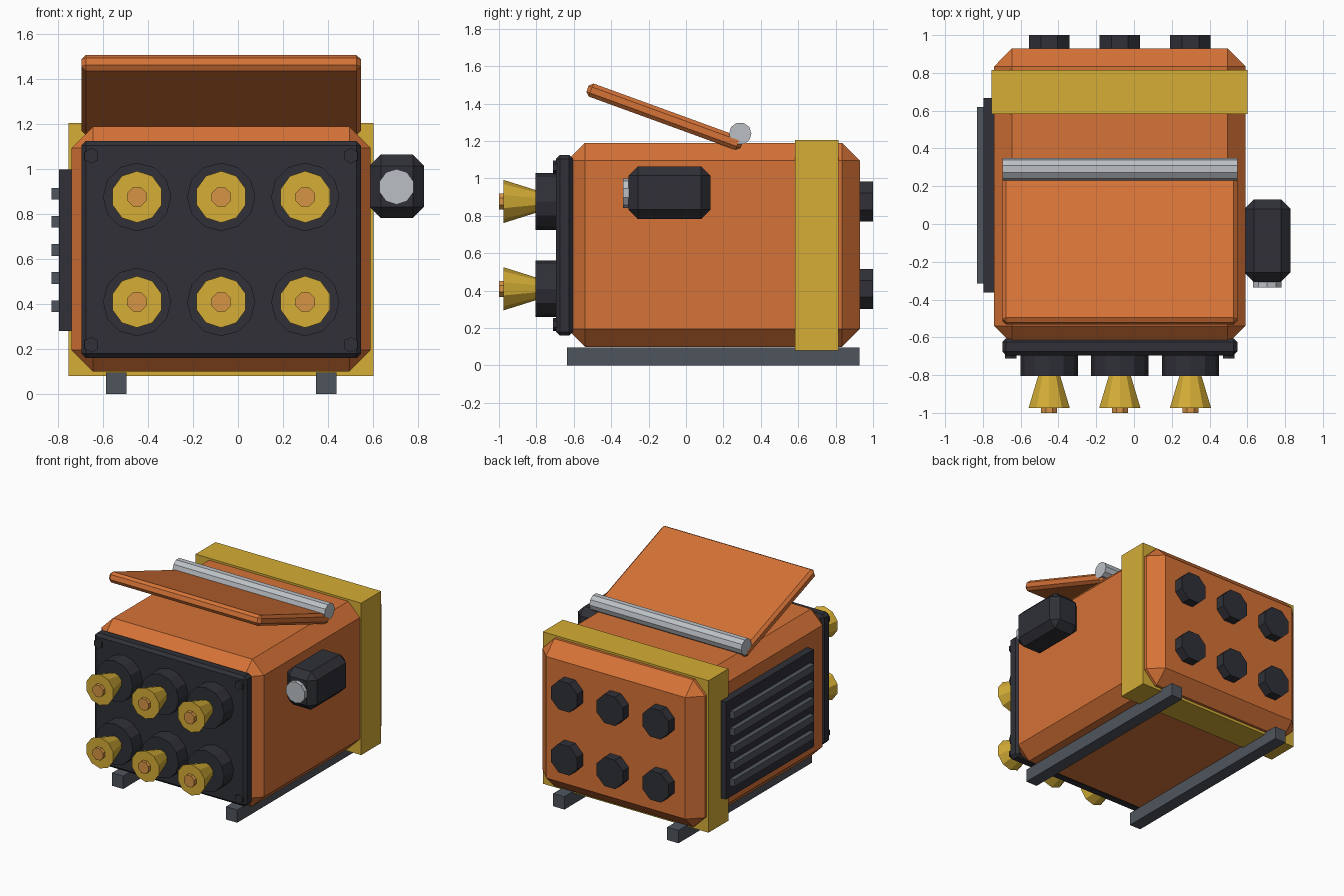
import bpy
from math import pi, radians

default = bpy.data.objects.get("Cube")
if default:
    bpy.data.objects.remove(default, do_unlink=True)


def material(name, rgb):
    mat = bpy.data.materials.new(name)
    mat.use_nodes = True
    mat.diffuse_color = (*rgb, 1)
    bsdf = next(n for n in mat.node_tree.nodes if n.type == 'BSDF_PRINCIPLED')
    bsdf.inputs["Base Color"].default_value = (*rgb, 1)
    return mat


ORANGE = material("orange paint", (0.67, 0.17, 0.038))
GOLD = material("gold", (0.66, 0.42, 0.037))
DARK = material("charcoal", (0.029, 0.03, 0.039))
SLATE = material("slate grey", (0.078, 0.09, 0.11))
SILVER = material("silver", (0.5, 0.53, 0.56))
COPPER = material("copper", (0.67, 0.3, 0.06))


def box(name, mat, x, y, z, chamfer=0, tilt=0):
    """Box spanning the (low, high) pairs x, y, z, tilted about x."""
    spans = (x, y, z)
    bpy.ops.mesh.primitive_cube_add(size=1, location=[(a + b) / 2 for a, b in spans])
    ob = bpy.context.object
    ob.name = name
    ob.scale = [b - a for a, b in spans]
    bpy.ops.object.transform_apply(location=False, rotation=False, scale=True)
    ob.rotation_euler.x = tilt
    ob.data.materials.append(mat)
    if chamfer:
        bevel = ob.modifiers.new("chamfer", 'BEVEL')
        bevel.width = chamfer
        bevel.segments = 1
    return ob


def rod(name, mat, x, z, y, r_front, r_back, sides, turn=0):
    """Faceted rod or cone along y, from y[0] (front) to y[1] (back)."""
    bpy.ops.mesh.primitive_cone_add(vertices=sides, radius1=r_back, radius2=r_front,
                                    depth=y[1] - y[0],
                                    location=(x, (y[0] + y[1]) / 2, z),
                                    rotation=(pi / 2, turn, 0))
    ob = bpy.context.object
    ob.name = name
    ob.data.materials.append(mat)
    return ob


MID = -0.075  # body centre in x

# Main casing, strap and front plate
box("body", ORANGE, (-0.74, 0.59), (-0.635, 0.93), (0.1, 1.19), 0.095)
box("strap", GOLD, (-0.755, 0.602), (0.582, 0.815), (0.08, 1.205))
box("front_plate", DARK, (-0.697, 0.547), (-0.695, -0.605), (0.16, 1.125), 0.02)

# Skids
for side, name in ((-1, "right_skid"), (1, "left_skid")):
    x = MID + side * 0.467
    box(name, SLATE, (x - 0.046, x + 0.046), (-0.635, 0.928), (0, 0.095))

# Corner bolts on the front plate
for sx in (-1, 1):
    for z in (0.22, 1.06):
        rod("plate_bolt", DARK, MID + sx * 0.577, z, (-0.711, -0.68), 0.035, 0.035, 6)

# Nozzles at the front, with matching plugs at the back
for col in (-1, 0, 1):
    x = MID + col * 0.374
    for z in (0.41, 0.877):
        rod("nozzle_collar", DARK, x, z, (-0.805, -0.68), 0.152, 0.152, 12)
        rod("nozzle", GOLD, x, z, (-0.975, -0.8), 0.115, 0.06, 10)
        rod("nozzle_tip", COPPER, x, z, (-1.0, -0.965), 0.046, 0.046, 8, pi / 8)
        rod("rear_plug", DARK, x, z, (0.9, 1.0), 0.116, 0.116, 8, pi / 8)

# Raised lid and its hinge bar
box("lid", ORANGE, (-0.697, 0.547), (-0.553, 0.323), (1.293, 1.367), 0.02, radians(-20))
hinge = rod("hinge_bar", SILVER, MID, 1.24, (-0.336, 0.908), 0.06, 0.06, 10)
hinge.location.y = 0.29
hinge.rotation_euler = (0, pi / 2, 0)

# Side pod with knob
box("side_pod", DARK, (0.585, 0.828), (-0.307, 0.13), (0.783, 1.065), 0.05)
rod("pod_knob", SILVER, 0.705, 0.922, (-0.336, -0.29), 0.079, 0.079, 10)

# Vent panel with slats
box("vent_panel", DARK, (-0.796, -0.73), (-0.362, 0.668), (0.28, 1.0))
for i in range(5):
    z = 0.391 + i * 0.125
    box("vent_slat", SLATE, (-0.83, -0.79), (-0.315, 0.62), (z - 0.026, z + 0.026))
